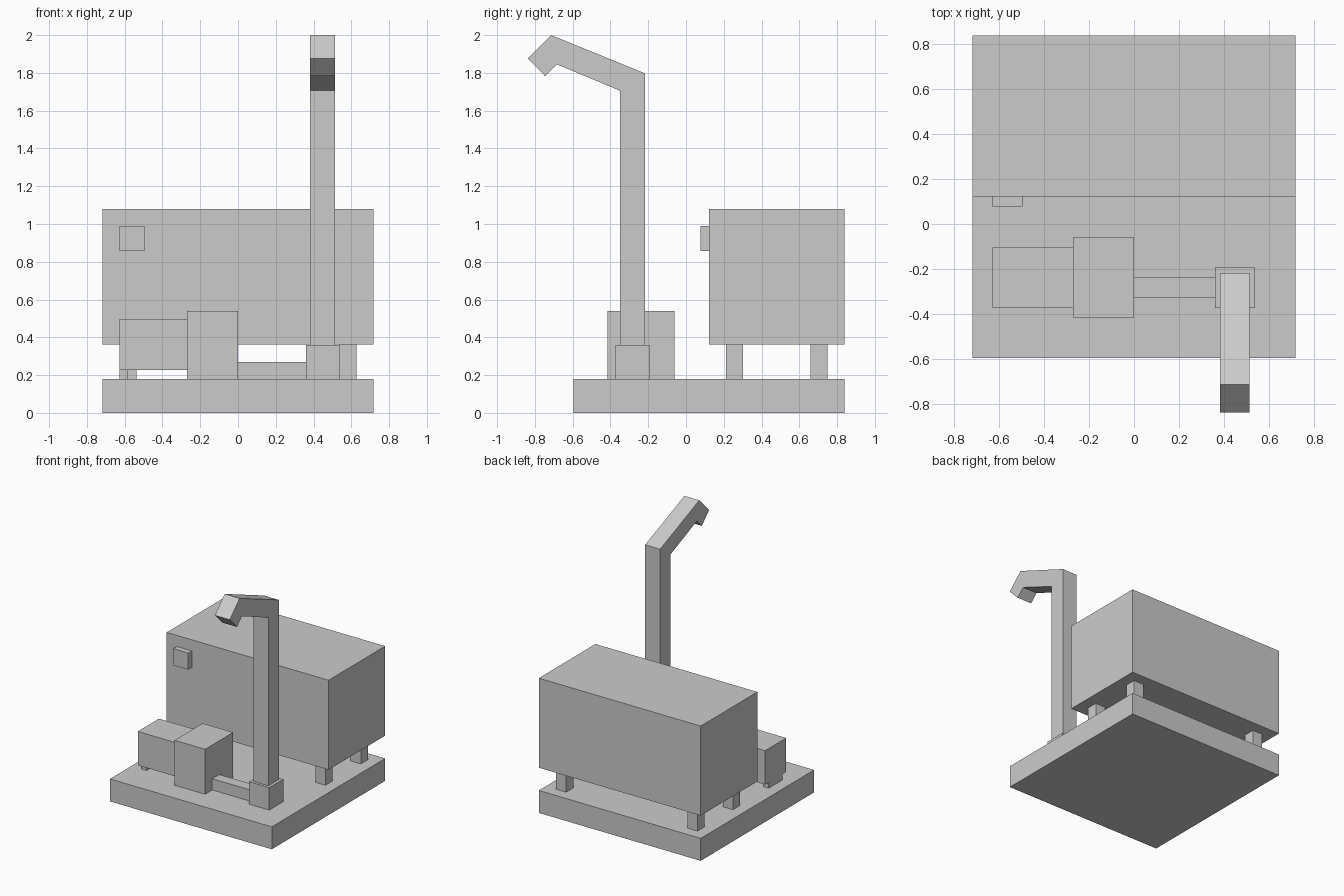
import bpy

if "Cube" in bpy.data.objects:
    bpy.data.objects.remove(bpy.data.objects["Cube"])


def make(name, verts, faces):
    mesh = bpy.data.meshes.new(name)
    mesh.from_pydata(verts, [], faces)
    mesh.update()
    obj = bpy.data.objects.new(name, mesh)
    bpy.context.collection.objects.link(obj)
    return obj


def extrude_x(name, profile, x0, x1):
    """Prism along x from a counter-clockwise (y, z) profile."""
    n = len(profile)
    verts = [(x, y, z) for x in (x0, x1) for y, z in profile]
    faces = [tuple(reversed(range(n))), tuple(range(n, 2 * n))]
    faces += [(i, (i + 1) % n, (i + 1) % n + n, i + n) for i in range(n)]
    return make(name, verts, faces)


def box(name, x, y, z):
    return extrude_x(name, [(y[0], z[0]), (y[1], z[0]), (y[1], z[1]), (y[0], z[1])], *x)


W = 0.717       # half width of base and tank
BASE = 0.18     # top of base slab
TANK = 0.362    # underside of tank

# base slab and raised tank with control box
box("base_slab", (-W, W), (-0.596, 0.838), (0, BASE))
box("tank", (-W, W), (0.122, 0.838), (TANK, 1.079))
box("control_box", (-0.628, -0.495), (0.077, 0.122), (0.857, 0.99))

# four tank legs
for side, sx in (("left", -0.582), ("right", 0.582)):
    for end, cy in (("front", 0.256), ("back", 0.704)):
        box(f"tank_leg_{end}_{side}", (sx - 0.045, sx + 0.045),
            (cy - 0.045, cy + 0.045), (BASE, TANK))

# motor, its foot, pump and outlet pipe
box("motor", (-0.628, -0.27), (-0.371, -0.104), (0.227, 0.498))
box("motor_foot", (-0.628, -0.582), (-0.325, -0.148), (BASE, 0.227))
box("pump", (-0.27, 0), (-0.416, -0.061), (BASE, 0.54))
box("pipe", (0, 0.36), (-0.326, -0.237), (BASE, 0.27))
box("post_block", (0.36, 0.537), (-0.372, -0.194), (BASE, 0.36))

# tall post with overhanging spout
spout = [(-0.35, 0.36), (-0.218, 0.36), (-0.218, 1.798), (-0.714, 2.0),
         (-0.838, 1.876), (-0.746, 1.783), (-0.683, 1.845), (-0.35, 1.706)]
extrude_x("spout_post", spout, 0.382, 0.514)
